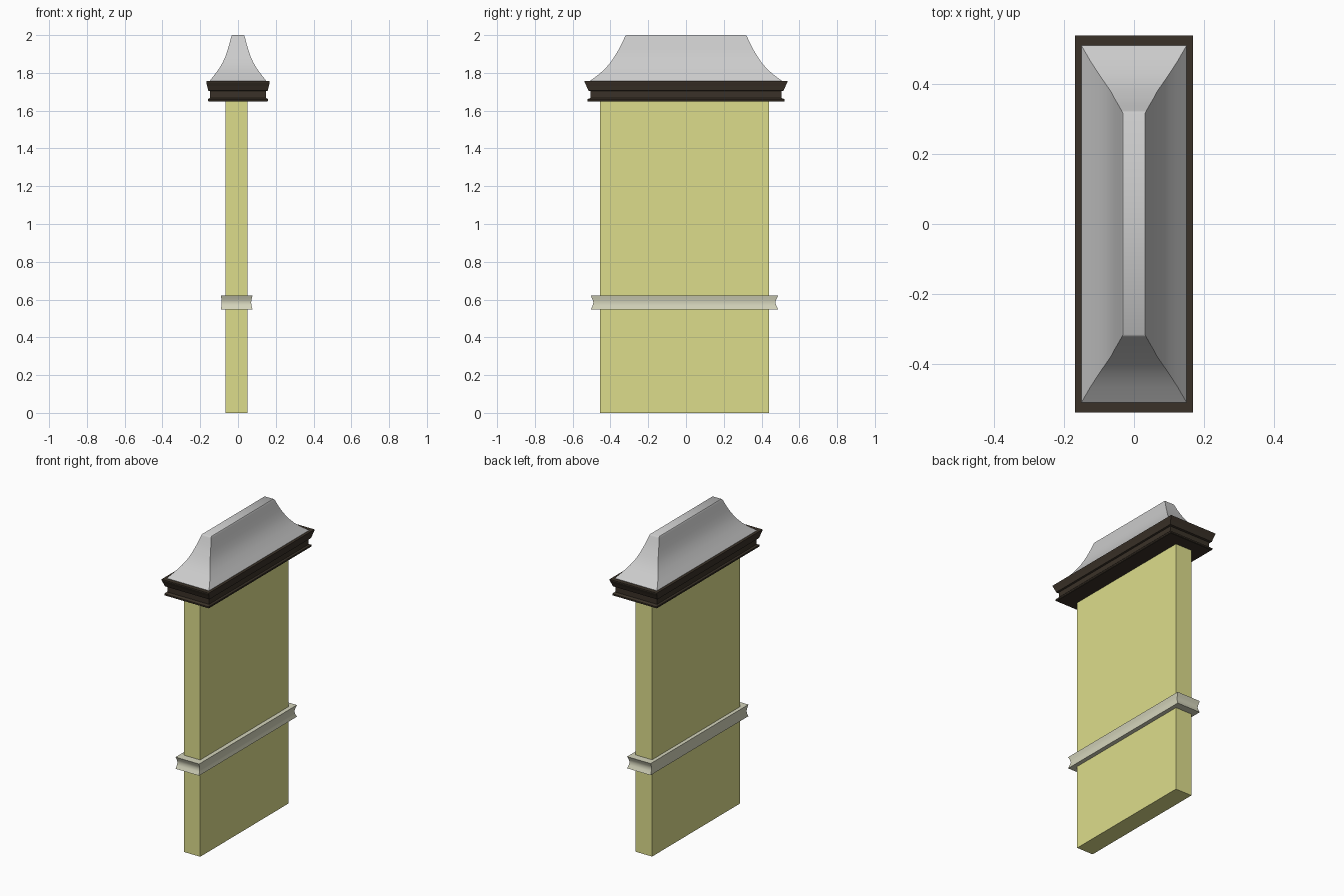
import bpy, bmesh

if "Cube" in bpy.data.objects:
    bpy.data.objects.remove(bpy.data.objects["Cube"])


def material(name, rgb):
    m = bpy.data.materials.new(name)
    m.diffuse_color = (*rgb, 1)
    m.use_nodes = True
    m.node_tree.nodes["Principled BSDF"].inputs["Base Color"].default_value = m.diffuse_color
    return m


def loft(name, rings, mat=None, smooth=None):
    """Stack of rectangles (x0, x1, y0, y1, z), each joined to the next and capped."""
    bm = bmesh.new()
    loops = [[bm.verts.new(p) for p in ((a, c, z), (b, c, z), (b, d, z), (a, d, z))]
             for a, b, c, d, z in rings]
    for lo, hi in zip(loops, loops[1:]):
        for i in range(4):
            j = (i + 1) % 4
            bm.faces.new((lo[i], lo[j], hi[j], hi[i]))
    bm.faces.new(loops[0][::-1])
    bm.faces.new(loops[-1])
    bmesh.ops.recalc_face_normals(bm, faces=bm.faces)
    me = bpy.data.meshes.new(name)
    bm.to_mesh(me)
    bm.free()
    ob = bpy.data.objects.new(name, me)
    bpy.context.collection.objects.link(ob)
    if mat:
        me.materials.append(mat)
    if smooth:
        bpy.ops.object.select_all(action='DESELECT')
        ob.select_set(True)
        bpy.context.view_layer.objects.active = ob
        bpy.ops.object.shade_smooth_by_angle(angle=smooth)
    return ob


def centred(profile):
    return [(-x, x, -y, y, z) for x, y, z in profile]


plaster = material("plaster", (0.72, 0.72, 0.26))
stone = material("pale_stone", (0.66, 0.66, 0.50))
wood = material("dark_wood", (0.042, 0.031, 0.021))

# Wall slab, slightly off centre
wall = (-0.067, 0.05, -0.455, 0.44)
loft("wall", [(*wall, 0), (*wall, 1.66)], plaster)

# Concave band around the wall
band = []
for z, inset in ((0.547, 0), (0.567, 0.010), (0.584, 0.015), (0.601, 0.010), (0.622, 0)):
    band.append((-0.09 + inset * 0.2, 0.077 - inset * 0.5,
                 -0.505 + inset, 0.488 - inset, z))
loft("band", band, stone, 0.6)

# Stepped cornice
loft("cornice", centred([
    (0.155, 0.518, 1.648), (0.158, 0.522, 1.651), (0.158, 0.522, 1.660),
    (0.154, 0.512, 1.665), (0.148, 0.505, 1.667), (0.148, 0.505, 1.703),
    (0.158, 0.517, 1.706), (0.163, 0.527, 1.730), (0.168, 0.537, 1.750),
    (0.168, 0.537, 1.756)]), wood)

# Flared hipped cap
loft("cap", centred([
    (0.150, 0.509, 1.750), (0.150, 0.509, 1.757), (0.124, 0.464, 1.790),
    (0.100, 0.427, 1.823), (0.080, 0.398, 1.857), (0.066, 0.378, 1.888),
    (0.055, 0.357, 1.922), (0.045, 0.340, 1.955), (0.036, 0.324, 1.990),
    (0.034, 0.321, 1.996), (0.031, 0.315, 2.0)]), None, 0.6)
